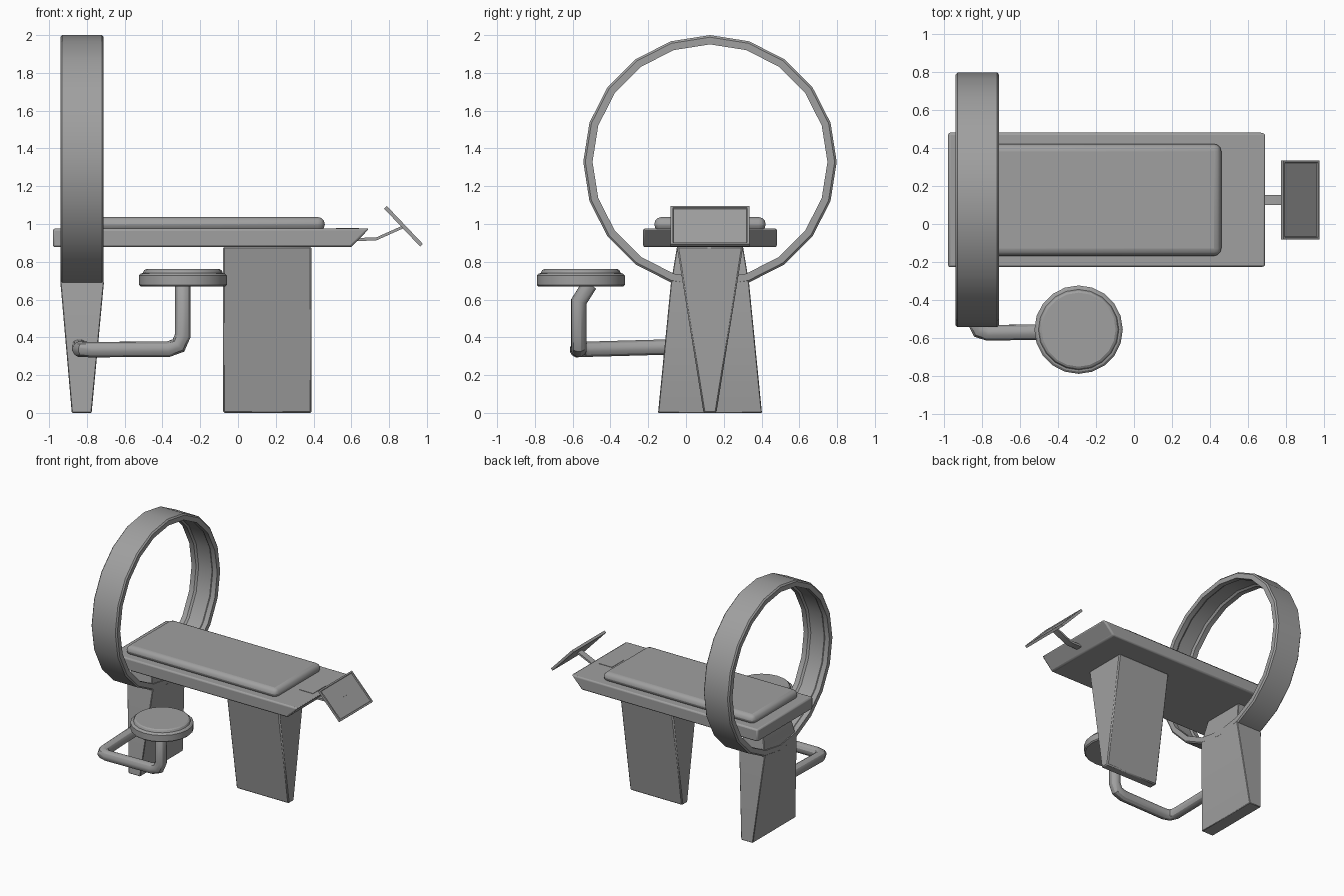
import bpy, bmesh, math
from mathutils import Vector

default = bpy.data.objects.get("Cube")
if default:
    bpy.data.objects.remove(default, do_unlink=True)

GREY = (0.35, 0.35, 0.35, 1)
grey = bpy.data.materials.new("plain grey")
grey.use_nodes = True
grey.diffuse_color = GREY
grey.node_tree.nodes["Principled BSDF"].inputs["Base Color"].default_value = GREY

MID_Y = 0.127   # centre line of the table


def finish(name, bm, bevel=0, segments=1):
    """Turn a bmesh into a shaded object, with an optional edge bevel."""
    bmesh.ops.recalc_face_normals(bm, faces=bm.faces)
    mesh = bpy.data.meshes.new(name)
    bm.to_mesh(mesh)
    bm.free()
    mesh.materials.append(grey)
    obj = bpy.data.objects.new(name, mesh)
    bpy.context.collection.objects.link(obj)
    if bevel:
        mod = obj.modifiers.new("soft edges", 'BEVEL')
        mod.width, mod.segments = bevel, segments
        mod.limit_method = 'ANGLE'
    bpy.ops.object.select_all(action='DESELECT')
    obj.select_set(True)
    bpy.context.view_layer.objects.active = obj
    bpy.ops.object.shade_smooth_by_angle(angle=math.radians(30))
    return obj


def loft(bm, rings, closed=False, caps=True):
    """Skin a list of equal-length point loops."""
    loops = [[bm.verts.new(p) for p in ring] for ring in rings]
    pairs = list(zip(loops, loops[1:]))
    if closed:
        pairs.append((loops[-1], loops[0]))
    for a, b in pairs:
        for i in range(len(a)):
            j = (i + 1) % len(a)
            bm.faces.new((a[i], a[j], b[j], b[i]))
    if caps and not closed:
        bm.faces.new(loops[0])
        bm.faces.new(loops[-1])


def rect(x0, x1, half_y, z, y=MID_Y):
    return [(x0, y - half_y, z), (x1, y - half_y, z),
            (x1, y + half_y, z), (x0, y + half_y, z)]


def block(name, rings, bevel=0, segments=1):
    bm = bmesh.new()
    loft(bm, rings)
    return finish(name, bm, bevel, segments)


# Table board with a slanted end, its cushion and a small cover plate
block("table_board", [rect(-0.98, 0.6, 0.355, 0.877),
                      rect(-0.98, 0.695, 0.355, 0.976)], 0.012, 2)
block("cushion", [rect(-0.9, 0.46, 0.295, 0.96),
                  rect(-0.9, 0.46, 0.295, 1.037)], 0.045, 3)
block("cover_plate", [rect(0.52, 0.64, 0.08, 0.974),
                      rect(0.52, 0.64, 0.08, 0.979)])

# Leg under the board, narrowing to the floor
block("table_leg", [rect(-0.08, 0.39, 0.034, 0),
                    rect(-0.08, 0.39, 0.175, 0.88)], 0.008)

# Stand under the ring, widest where it meets the ring
block("ring_stand", [rect(-0.88, -0.775, 0.275, 0),
                     rect(-0.94, -0.71, 0.207, 0.688),
                     rect(-0.9, -0.75, 0.175, 0.88)], 0.004)

# Scanner ring: a cross-section swept round the x axis
section = [(0.115, 0.622), (0.115, 0.66), (0.105, 0.671)]
section += [(-x, r) for x, r in reversed(section)]
section += [(-0.075, 0.622), (-0.06, 0.634), (0.06, 0.634), (0.075, 0.622)]
bm = bmesh.new()
SIDES = 20
loft(bm, [[(-0.826 + x, MID_Y + r * math.cos(a), 1.329 + r * math.sin(a))
           for x, r in section]
          for a in (math.tau * i / SIDES for i in range(SIDES))], closed=True)
finish("scanner_ring", bm)

# Stool seat
bm = bmesh.new()
loft(bm, [[(-0.292 + r * math.cos(math.tau * i / SIDES),
            -0.557 + r * math.sin(math.tau * i / SIDES), z)
           for i in range(SIDES)]
          for r, z in ((0.225, 0.67), (0.233, 0.678), (0.233, 0.728),
                       (0.222, 0.738), (0.212, 0.74), (0.205, 0.755),
                       (0.195, 0.761))])
finish("stool_seat", bm)


def tube(name, path, radius, sides):
    """Round bar along a path, mitred at each bend."""
    pts = [Vector(p) for p in path]
    dirs = [(b - a).normalized() for a, b in zip(pts, pts[1:])]
    dirs.append(dirs[-1])
    side = dirs[0].orthogonal().normalized()
    up = dirs[0].cross(side)
    ring = [pts[0] + radius * (math.cos(a) * side + math.sin(a) * up)
            for a in (math.tau * i / sides for i in range(sides))]
    rings = [ring]
    for k in range(1, len(pts)):
        ahead = dirs[k - 1]
        normal = (ahead + dirs[k]).normalized()
        # slide each point along the bar onto the mitre plane
        ring = [p + ahead * ((pts[k] - p).dot(normal) / ahead.dot(normal))
                for p in ring]
        rings.append(ring)
    bm = bmesh.new()
    loft(bm, rings)
    return finish(name, bm)


# Bent bar carrying the stool from the stand
tube("stool_arm", [(-0.84, -0.05, 0.35), (-0.835, -0.52, 0.337),
                   (-0.815, -0.56, 0.336), (-0.77, -0.574, 0.335),
                   (-0.37, -0.567, 0.337), (-0.315, -0.567, 0.357),
                   (-0.292, -0.567, 0.41), (-0.292, -0.567, 0.59),
                   (-0.292, -0.51, 0.68)], 0.042, 12)

# Flat bracket holding the screen
block("screen_bracket", [[(x, MID_Y + s * 0.026, z + t)
                          for s, t in ((-1, -0.008), (1, -0.008), (1, 0.008), (-1, 0.008))]
                         for x, z in ((0.58, 0.918), (0.73, 0.92), (0.875, 0.985))])

# Tilted screen: a slab whose front face is inset and recessed
low, high = Vector((0.971, 0, 0.888)), Vector((0.781, 0, 1.088))
normal = Vector((0.2, 0, 0.19)).normalized()
bm = bmesh.new()
loft(bm, [[p + normal * d + Vector((0, MID_Y + s * 0.208, 0))
           for p, s in ((low, -1), (low, 1), (high, 1), (high, -1))]
          for d in (-0.01, 0.01)])
bmesh.ops.recalc_face_normals(bm, faces=bm.faces)
front = max(bm.faces, key=lambda f: f.normal.dot(normal))
bmesh.ops.inset_region(bm, faces=[front], thickness=0.016)
bmesh.ops.inset_region(bm, faces=[front], thickness=0.004, depth=-0.008)
finish("screen", bm)
